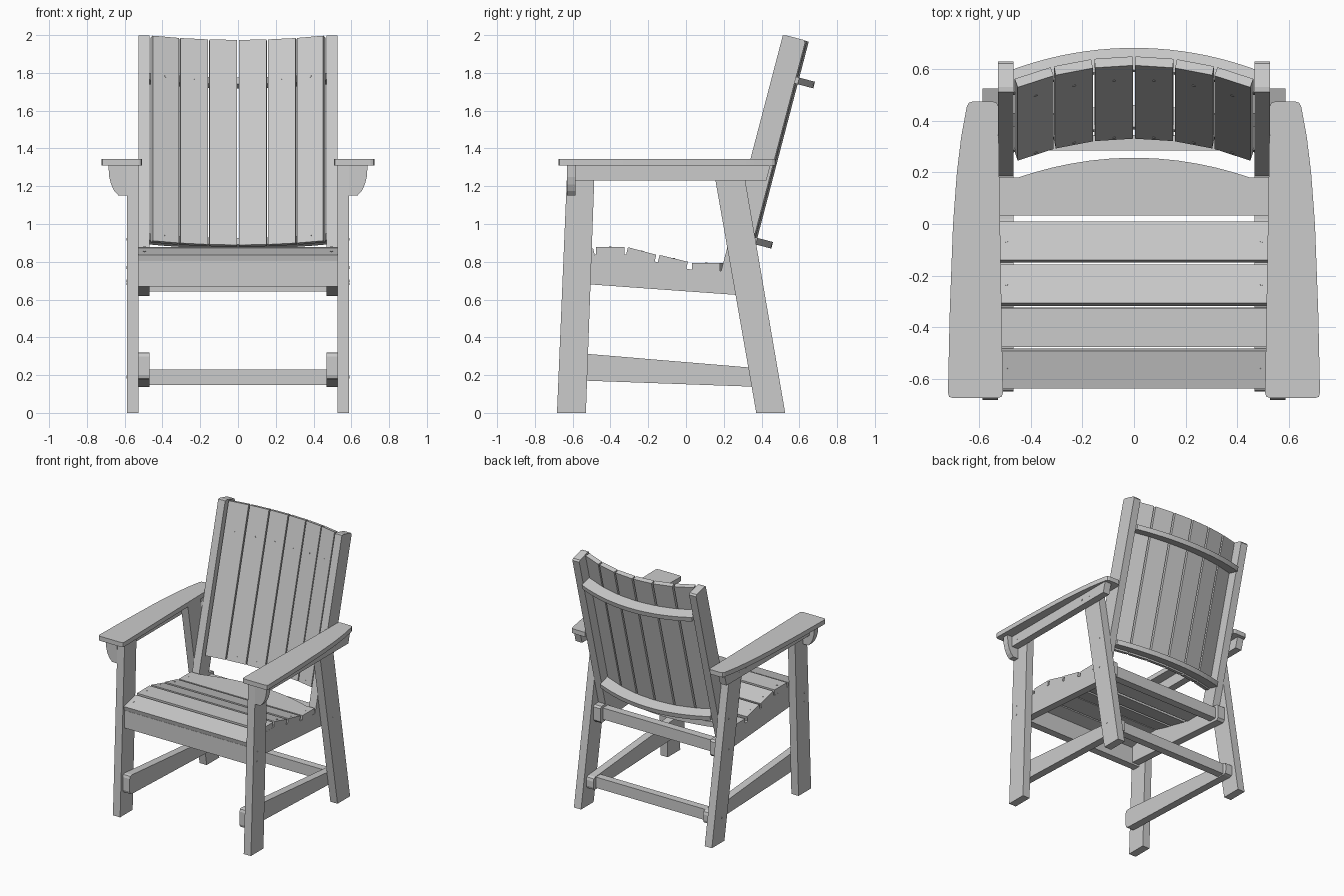
import bpy, bmesh, math
from mathutils import Matrix, Vector

if "Cube" in bpy.data.objects:
    bpy.data.objects.remove(bpy.data.objects["Cube"])

TILT = math.atan(0.262)            # lean of the backrest
BACK_AT = Vector((0, 0.196, 0.79))  # lower front corner of the back posts


def rounded(pts, r):
    """Round every corner of a 2D profile."""
    out = []
    n = len(pts)
    for i in range(n):
        p = Vector(pts[i])
        a, b = Vector(pts[i - 1]) - p, Vector(pts[(i + 1) % n]) - p
        pa = p + a.normalized() * min(r, a.length * 0.4)
        pb = p + b.normalized() * min(r, b.length * 0.4)
        out += [pa, pa * 0.25 + p * 0.5 + pb * 0.25, pb]
    return out


def prism(name, pts, axis, lo, hi, r=0, mirror=False, back=False):
    """Extrude a 2D profile along an axis."""
    if r:
        pts = rounded(pts, r)
    place = {'X': lambda a, b, d: (d, a, b),
             'Y': lambda a, b, d: (a, d, b),
             'Z': lambda a, b, d: (a, b, d)}[axis]
    bm = bmesh.new()
    rings = [[bm.verts.new(place(p[0], p[1], d)) for p in pts] for d in (lo, hi)]
    n = len(pts)
    bm.faces.new(rings[0])
    bm.faces.new(rings[1])
    for i in range(n):
        j = (i + 1) % n
        bm.faces.new((rings[0][i], rings[0][j], rings[1][j], rings[1][i]))
    bmesh.ops.recalc_face_normals(bm, faces=bm.faces)
    return finish(name, bm, mirror, back)


def finish(name, bm, mirror=False, back=False):
    me = bpy.data.meshes.new(name)
    bm.to_mesh(me)
    bm.free()
    ob = bpy.data.objects.new(name, me)
    bpy.context.collection.objects.link(ob)
    if mirror:
        ob.modifiers.new("Mirror", 'MIRROR')
    if back:
        ob.location = BACK_AT
        ob.rotation_euler.x = -TILT
    return ob


def rect(a0, b0, a1, b1):
    return [(a0, b0), (a1, b0), (a1, b1), (a0, b1)]


def screws(name, spots, mirror=True, back=False):
    """Small screw heads; each spot is (position, normal)."""
    bm = bmesh.new()
    for pos, nor in spots:
        m = Matrix.Translation(pos) @ Vector(nor).to_track_quat('Z', 'Y').to_matrix().to_4x4()
        bmesh.ops.create_cone(bm, cap_ends=True, segments=10, radius1=0.007,
                              radius2=0.007, depth=0.004, matrix=m)
    return finish(name, bm, mirror, back)


# legs
prism("front_leg", [(-0.683, 0), (-0.53, 0), (-0.483, 1.31), (-0.628, 1.31)],
      'X', 0.527, 0.588, mirror=True)
prism("rear_leg", [(0.372, 0), (0.525, 0), (0.30, 1.31), (0.142, 1.31)],
      'X', 0.527, 0.588, mirror=True)

# arms, with the rail and bracket underneath
prism("arm", [(0.508, -0.675), (0.722, -0.675), (0.715, -0.35), (0.702, 0.0), (0.687, 0.2),
              (0.67, 0.34), (0.645, 0.475), (0.527, 0.475), (0.523, 0.2)],
      'Z', 1.31, 1.345, r=0.02, mirror=True)
prism("arm_rail", [(-0.585, 1.23), (0.425, 1.23), (0.447, 1.31), (-0.585, 1.31)],
      'X', 0.588, 0.643, mirror=True)
prism("arm_bracket", [(0.588, 1.15), (0.632, 1.15), (0.655, 1.175), (0.672, 1.21),
                      (0.682, 1.25), (0.686, 1.31), (0.588, 1.31)],
      'Y', -0.631, -0.585, mirror=True)

# lower frame
prism("lower_stretcher", [(-0.65, 0.175), (0.46, 0.135), (0.46, 0.23), (-0.65, 0.323)],
      'X', 0.468, 0.527, r=0.025, mirror=True)
prism("lower_crossbar", rect(0.372, 0.147, 0.43, 0.23), 'X', -0.468, 0.468)

# seat frame
prism("seat_rail", [(-0.575, 0.685), (0.36, 0.618), (0.375, 0.635), (0.375, 0.735),
                    (0.36, 0.747), (0.18, 0.75), (0.02, 0.76), (-0.15, 0.797),
                    (-0.31, 0.838), (-0.48, 0.838), (-0.575, 0.812)],
      'X', 0.468, 0.527, mirror=True)
prism("front_apron", rect(-0.632, 0.67, -0.575, 0.805), 'X', -0.527, 0.527)
prism("seat_crossbar", rect(0.285, 0.642, 0.345, 0.73), 'X', -0.468, 0.468)

# seat slats following the dished rail
T = 0.04
tops = [(-0.638, 0.837, -0.492, 0.872), (-0.477, 0.878, -0.325, 0.879),
        (-0.307, 0.877, -0.157, 0.837), (-0.14, 0.836, 0.01, 0.80)]
seat_spots = []
for i, (y0, z0, y1, z1) in enumerate(tops):
    d = Vector((y1 - y0, z1 - z0)).normalized()
    ny, nz = -d.y, d.x
    prism(f"seat_slat_{i + 1}", [(y0, z0), (y1, z1), (y1 - ny * T, z1 - nz * T),
                                 (y0 - ny * T, z0 - nz * T)], 'X', -0.527, 0.527)
    seat_spots.append(((0.495, (y0 + y1) / 2, (z0 + z1) / 2), (0, ny, nz)))

# rear seat slat with a bowed back edge
bow = [(0.45 * math.cos(t), 0.18 + 0.077 * (1 - math.cos(t) ** 2))
       for t in [math.pi * k / 16 for k in range(17)]]
prism("seat_slat_rear", [(-0.527, 0.033), (0.527, 0.033), (0.527, 0.18)] + bow + [(-0.527, 0.18)],
      'Z', 0.752, 0.793)
seat_spots.append(((0.495, 0.107, 0.793), (0, 0, 1)))
screws("seat_screws", seat_spots)

# back posts
prism("back_post", [(0, -0.045), (0.124, -0.045), (0.124, 1.243), (0.112, 1.254),
                    (0.018, 1.254), (0, 1.248)], 'X', 0.468, 0.527, mirror=True, back=True)

# back slats standing on an arc
R, VC = 1.2, 0.103 - 1.2
step = math.asin(0.0776 / R) * 2
back_spots = []
for i in range(6):
    a = (i - 2.5) * step
    ca, sa = math.cos(a), math.sin(a)
    pts = [(w * ca + (R + d) * sa, VC + (R + d) * ca - w * sa)
           for w, d in rect(-0.0735, 0, 0.0735, 0.036)]
    prism(f"back_slat_{i + 1}", pts, 'Z', 0.13, 1.252, back=True)
    for u in (0.165, 1.037):
        back_spots.append(((R * sa, VC + R * ca, u), (-sa, -ca, 0)))
screws("back_screws", back_spots, mirror=False, back=True)

# curved braces behind the slats
xs = [-0.468 + 0.936 * k / 20 for k in range(21)]


def arc(rad, row):
    return [(x, VC + math.sqrt(rad * rad - x * x)) for x in row]


for name, u in (("lower_back_brace", 0.142), ("upper_back_brace", 1.019)):
    prism(name, arc(R + 0.036, xs) + arc(R + 0.124, xs[::-1]), 'Z', u, u + 0.036, back=True)

# frame screws on the outer sides
screws("frame_screws",
       [((0.588, y, z), (1, 0, 0)) for y, z in
        ((-0.603, 0.77), (-0.605, 0.70), (0.315, 0.92), (0.315, 0.683), (0.40, 0.19))]
       + [((0.643, y, 1.27), (1, 0, 0)) for y in (-0.53, 0.188, 0.268)])
